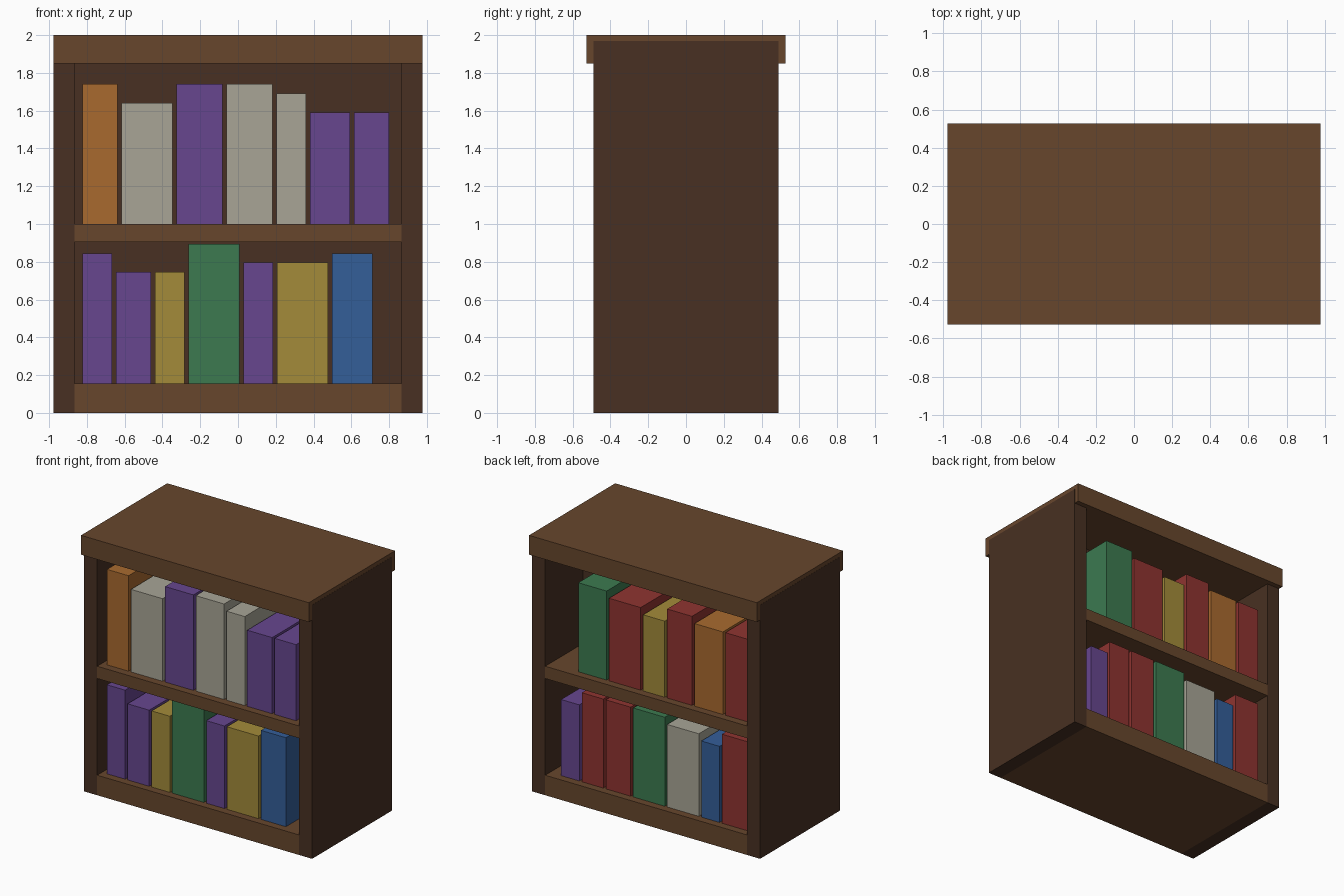
import bpy

if "Cube" in bpy.data.objects:
    bpy.data.objects.remove(bpy.data.objects["Cube"])

HEX = {"dark_wood": "483022", "wood": "67462C", "orange": "A96A2F", "cream": "A8A596",
       "purple": "67468F", "green": "3C7A50", "yellow": "A38B3A", "blue": "345E99", "red": "8F3430"}


def linear(c):
    return c / 12.92 if c <= 0.04045 else ((c + 0.055) / 1.055) ** 2.4


MATS = {}
for name, code in HEX.items():
    m = bpy.data.materials.new(name)
    m.diffuse_color = [linear(int(code[i:i + 2], 16) / 255) for i in (0, 2, 4)] + [1]
    m.use_nodes = True
    m.node_tree.nodes["Principled BSDF"].inputs["Base Color"].default_value = m.diffuse_color
    MATS[name] = m


def box(name, mat, x0, x1, y0, y1, z0, z1):
    bpy.ops.mesh.primitive_cube_add(size=1, location=((x0 + x1) / 2, (y0 + y1) / 2, (z0 + z1) / 2))
    o = bpy.context.object
    o.name = name
    o.scale = (x1 - x0, y1 - y0, z1 - z0)
    bpy.ops.object.transform_apply(location=False, rotation=False, scale=True)
    o.data.materials.append(MATS[mat])
    return o


# Carcass: sides, top slab, base plinth, middle shelf, central divider
W, INNER, D = 0.977, 0.865, 0.489
BASE, SHELF, TOP = 0.155, 1.0, 1.85
box("side_panel_left", "dark_wood", -W - 0.001, -INNER, -D, D, 0, 1.968)
box("side_panel_right", "dark_wood", INNER, W + 0.001, -D, D, 0, 1.968)
box("top_slab", "wood", -W, W, -0.528, 0.528, TOP, 2)
box("base_plinth", "wood", -INNER, INNER, -D, D, 0, BASE)
box("middle_shelf", "wood", -INNER, INNER, -D, D, 0.905, SHELF)
box("back_divider", "dark_wood", -INNER, INNER, -0.028, 0.028, BASE, TOP)

# Books, left to right in x: (colour, width, height)
H1, H2, H3, H4 = 0.59, 0.64, 0.69, 0.74
W1, W2, W3, W4, W5 = 0.156, 0.185, 0.214, 0.243, 0.271
ROWS = {
    ("front_upper", -1, SHELF): [
        ("orange", W2, H4), ("cream", W5, H2), ("purple", W4, H4), ("cream", W4, H4),
        ("cream", W1, H3), ("purple", W3, H1), ("purple", W2, H1)],
    ("front_lower", -1, BASE): [
        ("purple", W1, H3), ("purple", W2, H1), ("yellow", W1, H1), ("green", W5, H4),
        ("purple", W1, H2), ("yellow", W5, H2), ("blue", W3, H3)],
    ("back_upper", 1, SHELF): [
        ("red", W2, H2), ("orange", W4, H2), ("red", W3, H3), ("yellow", W2, H1),
        ("red", W5, H2), ("green", W4, H3)],
    ("back_lower", 1, BASE): [
        ("red", W3, H3), ("blue", W1, H1), ("cream", W5, H2), ("green", W5, H3),
        ("red", W3, H3), ("red", W2, H3), ("purple", W1, H1)],
}
for (row, side, z), books in ROWS.items():
    x = -0.823
    y0, y1 = sorted((side * 0.43, side * 0.028))
    for i, (col, w, h) in enumerate(books, 1):
        box(f"book_{row}_{i}", col, x, x + w, y0, y1, z, z + h)
        x += w + 0.021
